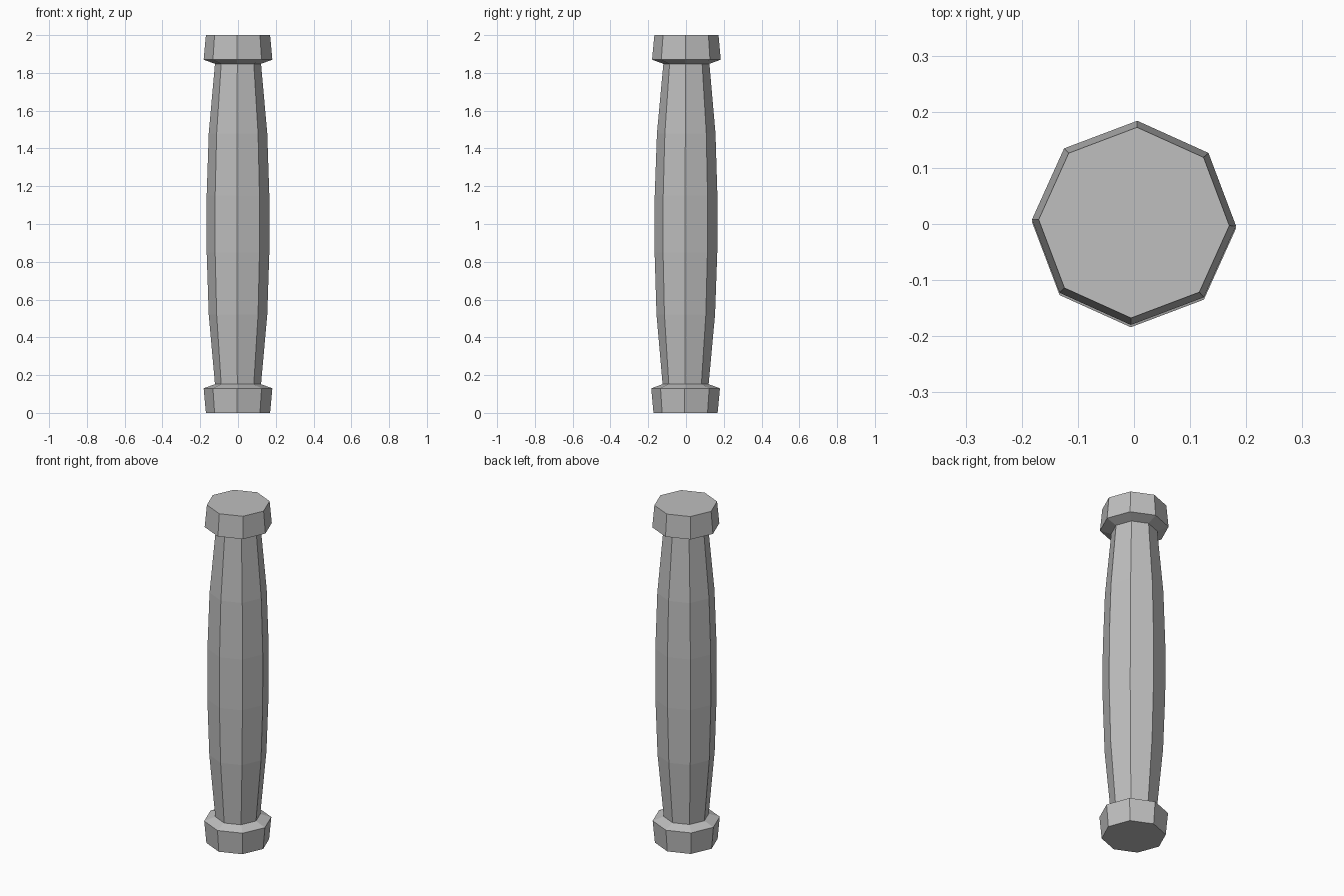
import bpy
import bmesh
from math import cos, sin, radians, tau

if "Cube" in bpy.data.objects:
    bpy.data.objects.remove(bpy.data.objects["Cube"], do_unlink=True)

SIDES = 8
TURN = radians(-1.8)   # slight twist of the octagon
LEAN = 0.0024          # slight backward lean per unit of height

stone = bpy.data.materials.new("plain_grey")
stone.use_nodes = True
grey = (0.52, 0.52, 0.52, 1.0)
stone.diffuse_color = grey
stone.node_tree.nodes["Principled BSDF"].inputs["Base Color"].default_value = grey


def lathe(name, profile, close_bottom=False, close_top=False):
    """Stack octagonal rings from (radius, height) pairs, bottom to top."""
    bm = bmesh.new()
    rings = []
    for r, z in profile:
        angles = [TURN + tau * i / SIDES for i in range(SIDES)]
        rings.append([bm.verts.new((r * cos(a), r * sin(a) + LEAN * (z - 1), z))
                      for a in angles])
    for low, high in zip(rings, rings[1:]):
        for i in range(SIDES):
            j = (i + 1) % SIDES
            bm.faces.new((low[i], low[j], high[j], high[i]))
    if close_bottom:
        bm.faces.new(rings[0][::-1])
    if close_top:
        bm.faces.new(rings[-1])
    mesh = bpy.data.meshes.new(name)
    bm.to_mesh(mesh)
    bm.free()
    mesh.materials.append(stone)
    obj = bpy.data.objects.new(name, mesh)
    bpy.context.collection.objects.link(obj)
    return obj


def mirrored(half):
    """Reflect a profile about mid height, keeping bottom-to-top order."""
    return [(r, 2 - z) for r, z in reversed(half)]


# Bulging shaft
lower_shaft = [(0.122, 0.152), (0.155, 0.52), (0.166, 0.85)]
lathe("shaft", lower_shaft + mirrored(lower_shaft))

# Flared end caps with a short chamfer towards the shaft
cap = [(0.17, 0.0), (0.182, 0.13), (0.122, 0.152)]
lathe("bottom_cap", cap, close_bottom=True)
lathe("top_cap", mirrored(cap), close_top=True)
